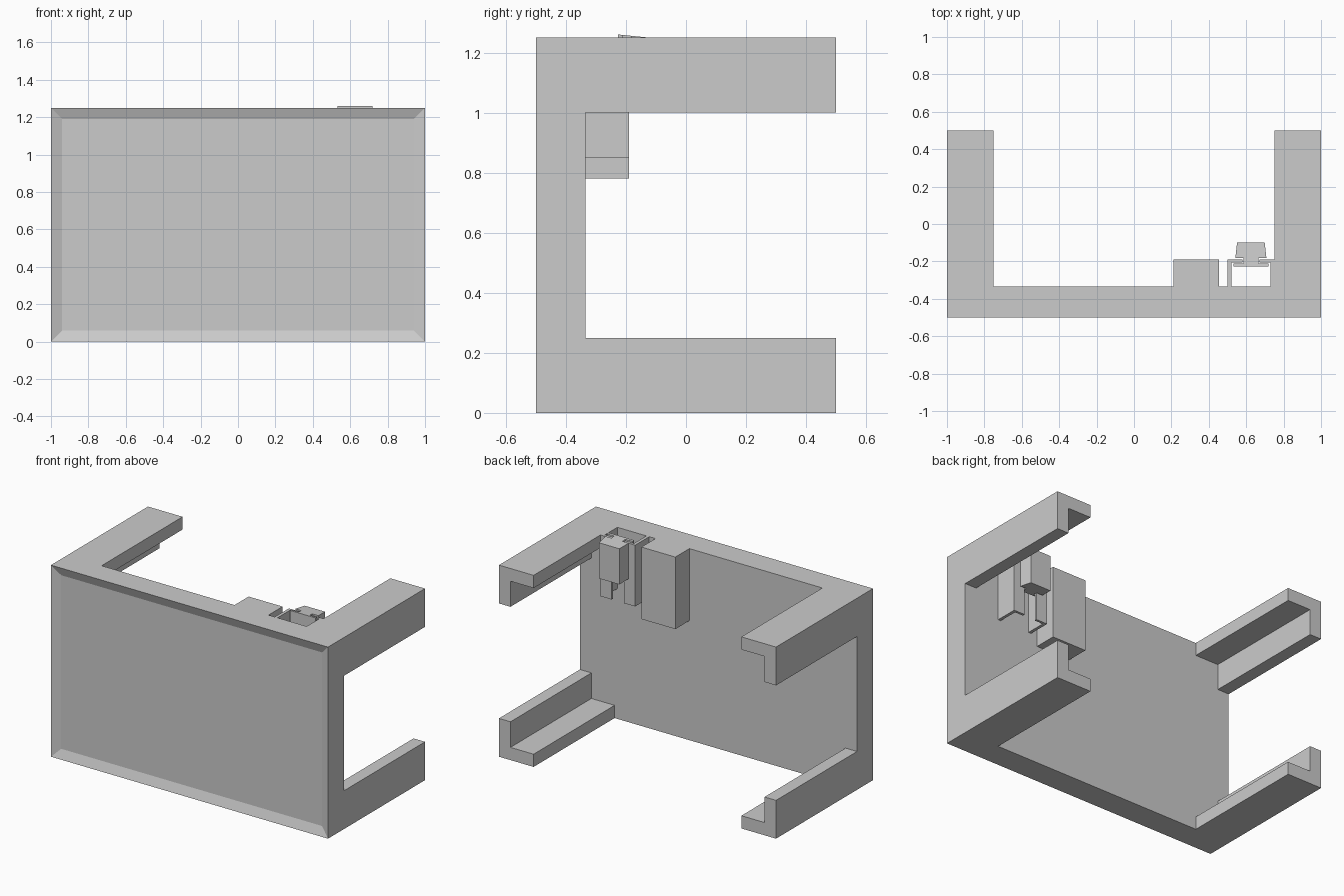
import bpy, bmesh

if "Cube" in bpy.data.objects:
    bpy.data.objects.remove(bpy.data.objects["Cube"])

BACK = -0.335   # rear face of the front panel
WALL = 0.083    # wall thickness of the corner arms


def finish(name, bm):
    bmesh.ops.recalc_face_normals(bm, faces=bm.faces)
    mesh = bpy.data.meshes.new(name)
    bm.to_mesh(mesh)
    bm.free()
    obj = bpy.data.objects.new(name, mesh)
    bpy.context.collection.objects.link(obj)
    return obj


def prism(name, profile, axis, a, b):
    """Extrude a profile along 'y' (xz points) or 'z' (xy points)."""
    bm = bmesh.new()
    pts = [(p, a, q) if axis == 'y' else (p, q, a) for p, q in profile]
    face = bm.faces.new([bm.verts.new(p) for p in pts])
    ext = bmesh.ops.extrude_face_region(bm, geom=[face])
    step = (0, b - a, 0) if axis == 'y' else (0, 0, b - a)
    verts = [g for g in ext['geom'] if isinstance(g, bmesh.types.BMVert)]
    bmesh.ops.translate(bm, verts=verts, vec=step)
    return finish(name, bm)


def box(name, x0, x1, y0, y1, z0, z1):
    return prism(name, [(x0, y0), (x1, y0), (x1, y1), (x0, y1)], 'z', z0, z1)


def shear_back(obj, slope, y_ref):
    """Lean the part slightly: z drops as y moves to the rear."""
    for v in obj.data.vertices:
        v.co.z -= slope * (v.co.y - y_ref)


# Front panel with a shallow recess in its front face
panel = box("front_panel", -1, 1, -0.5, BACK, 0, 1.25)
bm = bmesh.new()
bm.from_mesh(panel.data)
front = min(bm.faces, key=lambda f: f.calc_center_median().y)
bmesh.ops.recalc_face_normals(bm, faces=bm.faces)
bmesh.ops.inset_region(bm, faces=[front], thickness=WALL, depth=0)
bmesh.ops.translate(bm, verts=front.verts, vec=(0, 0.022, 0))
bm.to_mesh(panel.data)
bm.free()

# Four L-section corner arms, mirrored left/right and top/bottom
for side, sx in (("left", -1), ("right", 1)):
    for level, sz in (("lower", -1), ("upper", 1)):
        ell = [(1, 0.625), (0.75, 0.625), (0.75, 0.625 - WALL),
               (1 - WALL, 0.625 - WALL), (1 - WALL, 0.375), (1, 0.375)]
        prism(f"{level}_{side}_arm",
              [(sx * x, 0.625 + sz * z) for x, z in ell], 'y', BACK, 0.5)

# Solid block behind the panel
box("rear_block", 0.21, 0.455, BACK, -0.19, 0.78, 1.25)

# Pair of mirrored bracket rails forming a slot
MID = 0.625
for side, s in (("left", -1), ("right", 1)):
    rail = [(0.125, BACK), (0.125, -0.19), (0.045, -0.19),
            (0.045, -0.206), (0.105, -0.206), (0.105, BACK)]
    prism(f"{side}_rail", [(MID + s * x, y) for x, y in rail], 'z', 0.85, 1.25)

# Sliding clip: T-shaped stem caught behind the rails, tapered block outside
half = [(0.093, -0.226), (0.093, -0.21), (0.04, -0.21),
        (0.04, -0.182), (0.083, -0.182), (0.074, -0.10)]
clip = [(MID + x, y) for x, y in half]
clip += [(2 * MID - x, y) for x, y in reversed(clip)]
slider = prism("slide_clip", clip, 'z', 1.027, 1.26)
shear_back(slider, 0.1, -0.226)
